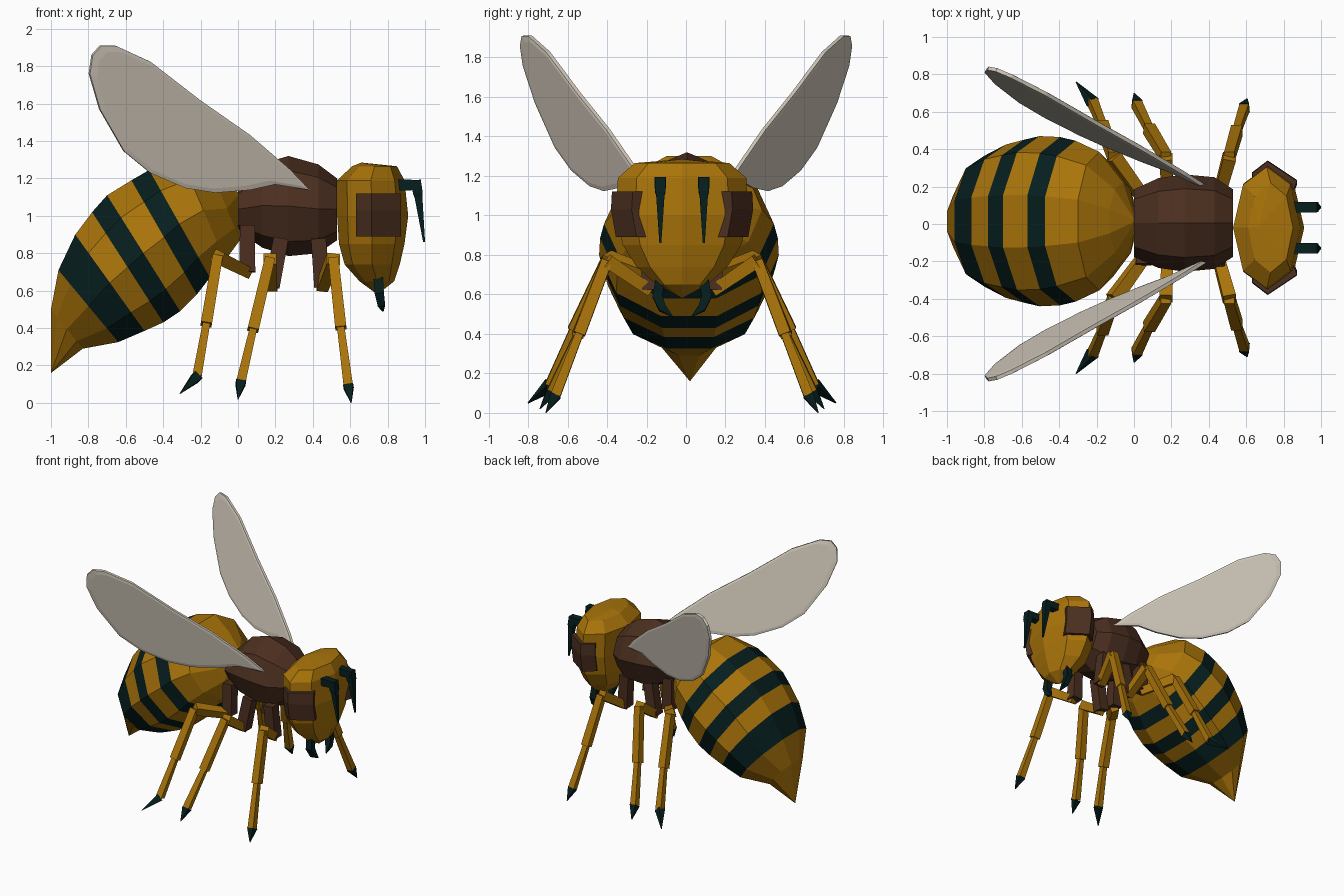
import bpy, bmesh, math
from mathutils import Vector

old = bpy.data.objects.get("Cube")
if old:
    bpy.data.objects.remove(old, do_unlink=True)


def material(name, rgb):
    m = bpy.data.materials.new(name)
    m.use_nodes = True
    m.diffuse_color = (*rgb, 1)
    bsdf = next(n for n in m.node_tree.nodes if n.type == "BSDF_PRINCIPLED")
    bsdf.inputs["Base Color"].default_value = (*rgb, 1)
    return m


YELLOW = material("honey_yellow", (0.40, 0.175, 0.003))
BROWN = material("dark_brown", (0.07, 0.028, 0.014))
DARK = material("blue_black", (0.002, 0.013, 0.013))
WING = material("wing_grey", (0.66, 0.6, 0.51))


def finish(name, bm, mats):
    bmesh.ops.recalc_face_normals(bm, faces=bm.faces)
    mesh = bpy.data.meshes.new(name)
    bm.to_mesh(mesh)
    bm.free()
    for m in mats:
        mesh.materials.append(m)
    ob = bpy.data.objects.new(name, mesh)
    bpy.context.collection.objects.link(ob)
    return ob


def ellipse(centre, a, b, sides, phase=0.0):
    """Ring of points round a centre, spanned by half-axes a and b."""
    c, a, b = Vector(centre), Vector(a), Vector(b)
    steps = [phase + math.tau * i / sides for i in range(sides)]
    return [c + a * math.cos(t) + b * math.sin(t) for t in steps]


def loft(name, rings, mats, bands=(), start=None, end=None):
    """Skin rings together; bands listed by index take the second material."""
    bm = bmesh.new()
    rows = [[bm.verts.new(p) for p in ring] for ring in rings]
    n = len(rows[0])
    for k, (lo, hi) in enumerate(zip(rows, rows[1:])):
        for i in range(n):
            j = (i + 1) % n
            f = bm.faces.new((lo[i], lo[j], hi[j], hi[i]))
            f.material_index = int(k in bands)
    for row, pole in ((rows[0], start), (rows[-1], end)):
        if pole is None:
            bm.faces.new(row)
        else:
            tip = bm.verts.new(pole)
            for i in range(n):
                bm.faces.new((row[i], row[(i + 1) % n], tip))
    return finish(name, bm, mats)


def bar(name, points, widths, mat):
    """Square rod along a path, with a width at each point."""
    pts = [Vector(p) for p in points]
    rings = []
    for i, (p, w) in enumerate(zip(pts, widths)):
        d = (pts[min(i + 1, len(pts) - 1)] - pts[max(i - 1, 0)]).normalized()
        side = Vector((0, 1, 0)) if abs(d.y) < 0.8 else Vector((1, 0, 0))
        a = (side - d * side.dot(d)).normalized()
        b = d.cross(a)
        r = w * math.sqrt(0.5)
        rings.append(ellipse(p, a * r, b * r, 4, math.pi / 4))
    return loft(name, rings, [mat])


# Abdomen: upper edge, lower edge and half width of each ring
rows = [((-0.13, 1.21), (0.01, 0.87), 0.21), ((-0.30, 1.30), (-0.07, 0.76), 0.37),
        ((-0.475, 1.245), (-0.15, 0.67), 0.43), ((-0.57, 1.19), (-0.22, 0.58), 0.45),
        ((-0.70, 1.11), (-0.31, 0.49), 0.455), ((-0.78, 1.02), (-0.40, 0.43), 0.435),
        ((-0.87, 0.90), (-0.50, 0.385), 0.41), ((-0.96, 0.71), (-0.64, 0.325), 0.35),
        ((-1.0, 0.50), (-0.83, 0.29), 0.17)]
rings = []
for (tx, tz), (bx, bz), half in rows:
    flat = math.cos(math.pi / 10)
    up = Vector((tx - bx, 0, tz - bz)) / (2 * flat)
    rings.append(ellipse(((tx + bx) / 2, 0.015, (tz + bz) / 2), (0, half, 0), up, 10))
loft("abdomen", rings, [YELLOW, DARK], bands=(2, 4, 6),
     start=(0.01, 0.015, 1.12), end=(-1.0, 0.02, 0.16))

# Thorax: rings along the body, with a ridge on top
rows = [(0.0, 0.92, 1.15, 0.18), (0.13, 0.83, 1.28, 0.24), (0.27, 0.785, 1.32, 0.26),
        (0.43, 0.80, 1.275, 0.245), (0.53, 0.87, 1.2, 0.18)]
loft("thorax", [ellipse((x, 0.005, (lo + hi) / 2), (0, w, 0), (0, 0, (hi - lo) / 2), 8)
                for x, lo, hi, w in rows], [BROWN])

# Head: stacked octagons
HEAD_Y = -0.02
rows = [(1.265, 0.61, 0.85, 0.24), (1.19, 0.53, 0.89, 0.325), (1.0, 0.53, 0.91, 0.335),
        (0.85, 0.54, 0.89, 0.30), (0.74, 0.57, 0.865, 0.23), (0.65, 0.65, 0.835, 0.13)]
loft("head", [ellipse(((a + b) / 2, HEAD_Y, z), ((b - a) / 2, 0, 0), (0, w, 0), 8)
              for z, a, b, w in rows], [YELLOW],
     start=(0.66, HEAD_Y, 1.285), end=(0.745, HEAD_Y, 0.58))

# Leg joints on the +y side: hip, coxa end, knee, ankle joint, foot, claw tip
LEGS = {
    "front": [(0.43, 0.17, 0.88), (0.45, 0.16, 0.62), (0.51, 0.38, 0.77),
              (0.55, 0.52, 0.40), (0.59, 0.64, 0.09), (0.605, 0.69, 0.0)],
    "middle": [(0.23, 0.15, 0.88), (0.18, 0.16, 0.62), (0.17, 0.38, 0.77),
               (0.08, 0.53, 0.39), (0.015, 0.66, 0.11), (0.0, 0.72, 0.02)],
    "rear": [(0.05, 0.15, 0.95), (0.05, 0.16, 0.70), (-0.11, 0.38, 0.78),
             (-0.17, 0.55, 0.42), (-0.22, 0.67, 0.14), (-0.31, 0.78, 0.05)],
}
PARTS = [("coxa", BROWN, 0.08, 0.085), ("femur", YELLOW, 0.06, 0.07),
         ("tibia", YELLOW, 0.055, 0.06), ("tarsus", YELLOW, 0.04, 0.05),
         ("claw", DARK, 0.055, 0.004)]

# Wing outline as x, z; the wing lies in a tilted plane
OUTLINE = [(0.38, 1.14), (0.195, 1.17), (0.06, 1.14), (-0.125, 1.125), (-0.285, 1.15),
           (-0.47, 1.23), (-0.61, 1.345), (-0.74, 1.57), (-0.795, 1.76), (-0.78, 1.86),
           (-0.735, 1.91), (-0.655, 1.91), (-0.47, 1.825), (-0.205, 1.62), (0.06, 1.435),
           (0.275, 1.25)]

for side, s in (("left", 1), ("right", -1)):
    def flip(p, offset=HEAD_Y):
        return Vector((p[0], s * p[1] + offset, p[2]))

    # Wing: thin plate with bevelled rim
    normal = Vector((0.418, 1, -0.205)).normalized()
    base = [Vector((x, 0.2 - 0.418 * (x - 0.38) + 0.205 * (z - 1.14), z)) for x, z in OUTLINE]
    mid = sum(base, Vector()) / len(base)
    rim = [(0.93, -0.014), (1, -0.01), (1, 0.01), (0.93, 0.014)]
    loft(side + "_wing", [[flip(mid + (p - mid) * k + normal * t, 0) for p in base]
                          for k, t in rim], [WING])

    # Eye: bent slab wrapping the side of the head
    plan = [(0.63, 0.295), (0.715, 0.36), (0.872, 0.255), (0.84, 0.18), (0.72, 0.25), (0.66, 0.22)]
    loft(side + "_eye", [[flip((x, y - d, z)) for x, y in plan]
                         for z, d in ((0.89, 0.025), (1.03, 0), (1.12, 0.005))], [BROWN])

    # Antenna and mandible
    bar(side + "_antenna_base", [flip(p) for p in ((0.80, 0.11, 1.165), (0.965, 0.11, 1.165))],
        (0.06, 0.055), DARK)
    bar(side + "_antenna", [flip(p) for p in ((0.95, 0.11, 1.19), (0.962, 0.11, 1.12),
                                              (0.965, 0.11, 1.10), (0.995, 0.11, 0.86))],
        (0.055, 0.052, 0.042, 0.01), DARK)
    bar(side + "_mandible", [flip(p) for p in ((0.75, 0.11, 0.67), (0.755, 0.125, 0.59),
                                               (0.765, 0.10, 0.53), (0.775, 0.05, 0.49))],
        (0.05, 0.05, 0.04, 0.006), DARK)

    # Legs
    for leg, joints in LEGS.items():
        for (part, mat, w0, w1), a, b in zip(PARTS, joints, joints[1:]):
            bar(f"{side}_{leg}_{part}", [flip(a), flip(b)], (w0, w1), mat)
